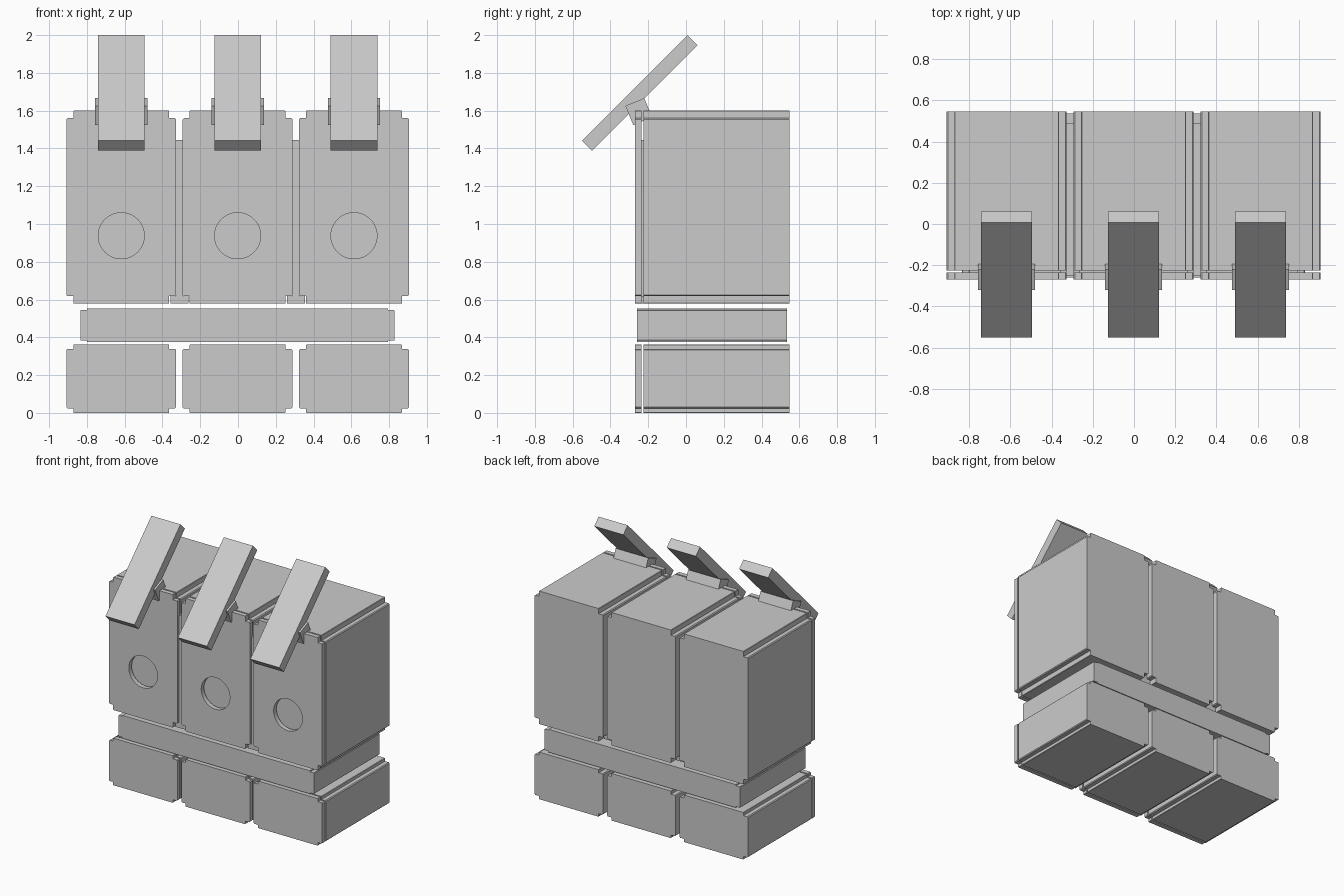
import bpy, bmesh
from math import cos, sin, tau, radians
from mathutils import Vector

cube = bpy.data.objects.get("Cube")
if cube:
    bpy.data.objects.remove(cube, do_unlink=True)

grey = bpy.data.materials.new("light grey")
grey.use_nodes = True
grey.diffuse_color = (0.6, 0.6, 0.6, 1)
grey.node_tree.nodes["Principled BSDF"].inputs["Base Color"].default_value = (0.6, 0.6, 0.6, 1)


def finish(name, bm):
    bmesh.ops.recalc_face_normals(bm, faces=bm.faces)
    mesh = bpy.data.meshes.new(name)
    bm.to_mesh(mesh)
    bm.free()
    mesh.materials.append(grey)
    obj = bpy.data.objects.new(name, mesh)
    bpy.context.collection.objects.link(obj)
    return obj


def box(name, centre, size, tilt=0):
    bm = bmesh.new()
    bmesh.ops.create_cube(bm, size=1)
    bmesh.ops.scale(bm, vec=size, verts=bm.verts)
    obj = finish(name, bm)
    obj.location = centre
    obj.rotation_euler.x = radians(tilt)
    return obj


def stepped_outline(cx, half, z0, z1, step_x, step_z, bevel=0.006):
    """Rectangle with a stepped notch at each corner, as (x, z) points."""
    mid, tall = (z0 + z1) / 2, (z1 - z0) / 2
    corner = [(half, tall - step_z - bevel), (half - bevel, tall - step_z),
              (half - step_x, tall - step_z), (half - step_x, tall - bevel / 2),
              (half - step_x - bevel / 2, tall)]
    points = []
    for sx, sz in ((1, 1), (-1, 1), (-1, -1), (1, -1)):
        run = corner if sx * sz > 0 else corner[::-1]
        points += [(cx + sx * x, mid + sz * z) for x, z in run]
    return points


def slab(name, loops, y0, y1):
    """Extrude closed outlines along y; later loops become holes."""
    bm = bmesh.new()
    edges = []
    for loop in loops:
        verts = [bm.verts.new((x, y0, z)) for x, z in loop]
        edges += [bm.edges.new((a, b)) for a, b in zip(verts, verts[1:] + verts[:1])]
    bmesh.ops.triangle_fill(bm, use_beauty=True, edges=edges, normal=(0, -1, 0))
    ext = bmesh.ops.extrude_face_region(bm, geom=bm.faces[:], use_keep_orig=True)
    moved = [v for v in ext["geom"] if isinstance(v, bmesh.types.BMVert)]
    bmesh.ops.translate(bm, vec=Vector((0, y1 - y0, 0)), verts=moved)
    return finish(name, bm)


PLATE = (-0.27, -0.235)
BODY = (-0.225, 0.547)
HALF = 0.291

for side, cx in (("right", -0.618), ("middle", -0.002), ("left", 0.614)):
    # Upper and lower housings, each a body with a separate front plate
    upper = stepped_outline(cx, HALF, 0.578, 1.6, 0.037, 0.04)
    lower = stepped_outline(cx, HALF, 0, 0.362, 0.037, 0.024)
    hole = [(cx + 0.122 * cos(tau * i / 48), 0.938 + 0.122 * sin(tau * i / 48))
            for i in range(48)]
    slab(f"upper_body_{side}", [upper], *BODY)
    slab(f"upper_front_plate_{side}", [upper, hole], *PLATE)
    slab(f"lower_body_{side}", [lower], *BODY)
    slab(f"lower_front_plate_{side}", [lower], *PLATE)

    # Tilted lever on its pivot block
    box(f"lever_{side}", (cx, -0.245, 1.694), (0.247, 0.79, 0.075), 45)
    box(f"pivot_{side}", (cx, -0.25, 1.595), (0.277, 0.108, 0.11), 22.5)

# Rail between the two rows
slab("middle_rail", [stepped_outline(-0.003, 0.832, 0.375, 0.552, 0.035, 0.008, 0.003)],
     -0.26, 0.535)

# Webs joining the upper housings, each with a wider foot
for side, gx in (("right", -0.31), ("left", 0.306)):
    box(f"web_{side}", (gx, 0.12, 1.03), (0.036, 0.74, 0.83))
    box(f"web_foot_{side}", (gx, 0.12, 0.599), (0.095, 0.74, 0.04))
